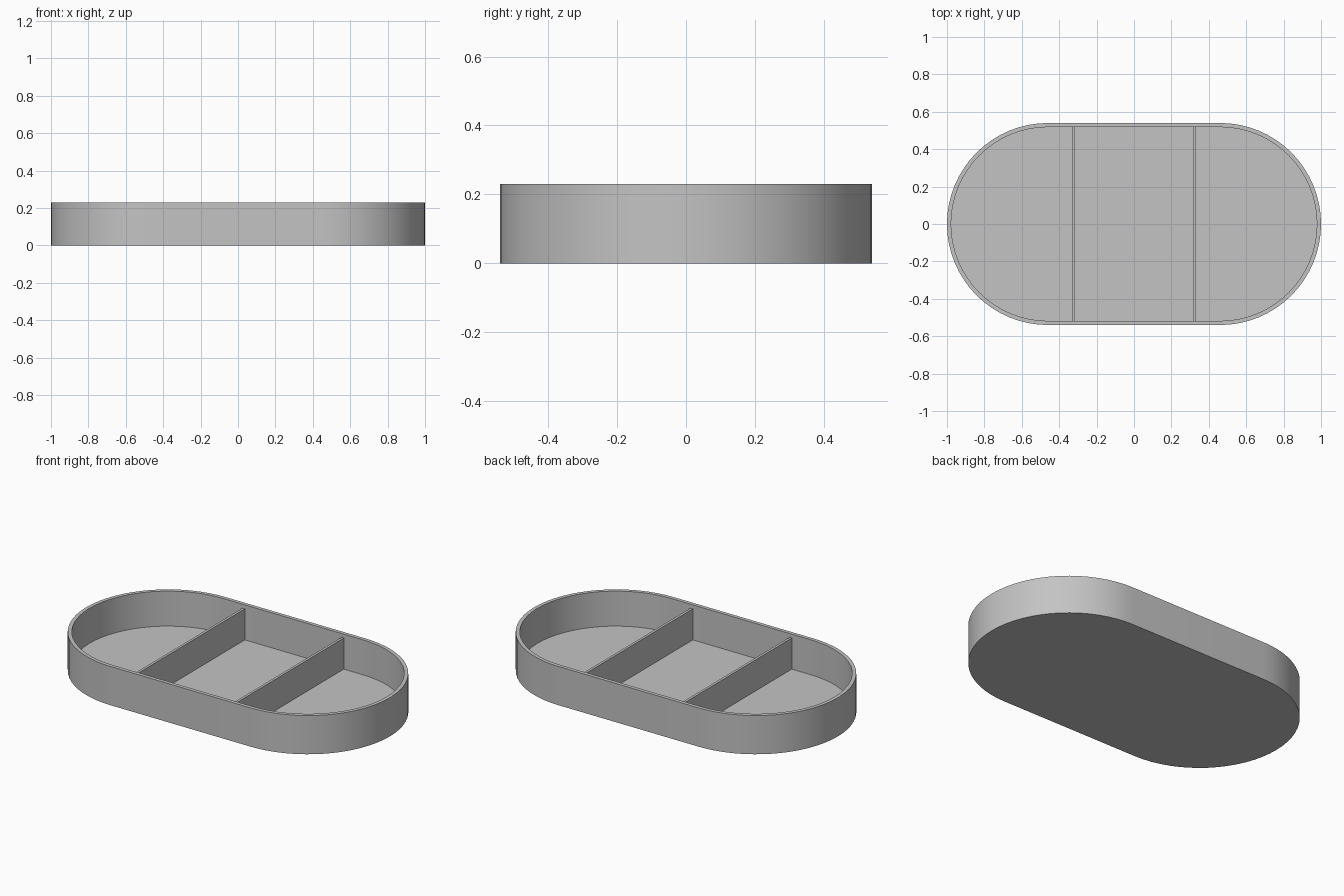
import bpy, bmesh, math

cube = bpy.data.objects.get("Cube")
if cube:
    bpy.data.objects.remove(cube, do_unlink=True)

HEIGHT, RADIUS, HALF_STRAIGHT = 0.23, 0.54, 0.46
WALL, FLOOR = 0.022, 0.022
DIVIDER_X, DIVIDER_THICK, DIVIDER_TOP = 0.325, 0.015, 0.207
STEPS = 32  # segments per rounded end

grey = bpy.data.materials.new("plain grey")
grey.use_nodes = True
colour = (0.55, 0.55, 0.55, 1)
grey.diffuse_color = colour
grey.node_tree.nodes["Principled BSDF"].inputs["Base Color"].default_value = colour


def add_object(name, bm):
    bmesh.ops.recalc_face_normals(bm, faces=bm.faces)
    mesh = bpy.data.meshes.new(name)
    bm.to_mesh(mesh)
    bm.free()
    mesh.materials.append(grey)
    obj = bpy.data.objects.new(name, mesh)
    bpy.context.collection.objects.link(obj)
    return obj


def stadium_ring(bm, radius, z):
    ring = []
    for side in (1, -1):
        for i in range(STEPS + 1):
            a = math.pi * (i / STEPS - 0.5)
            ring.append(bm.verts.new((side * (HALF_STRAIGHT + radius * math.cos(a)),
                                      side * radius * math.sin(a), z)))
    return ring


# Tray shell: outer wall, rim, inner wall, with floor and underside caps
bm = bmesh.new()
inner = RADIUS - WALL
rings = [stadium_ring(bm, r, z) for r, z in
         ((RADIUS, 0), (RADIUS, HEIGHT), (inner, HEIGHT), (inner, FLOOR))]
for low, high in zip(rings, rings[1:]):
    for i in range(len(low)):
        j = (i + 1) % len(low)
        bm.faces.new((low[i], low[j], high[j], high[i]))
bm.faces.new(rings[0])
bm.faces.new(rings[-1])
tray = add_object("tray", bm)
bpy.ops.object.select_all(action="DESELECT")
tray.select_set(True)
bpy.context.view_layer.objects.active = tray
bpy.ops.object.shade_smooth_by_angle(angle=math.radians(30))

# Two dividers, slightly lower than the rim
for name, side in (("left_divider", 1), ("right_divider", -1)):
    bm = bmesh.new()
    bmesh.ops.create_cube(bm, size=1)
    depth = DIVIDER_TOP - FLOOR
    bmesh.ops.scale(bm, vec=(DIVIDER_THICK, 2 * inner, depth), verts=bm.verts)
    bmesh.ops.translate(bm, vec=(side * DIVIDER_X, 0, FLOOR + depth / 2), verts=bm.verts)
    add_object(name, bm)
